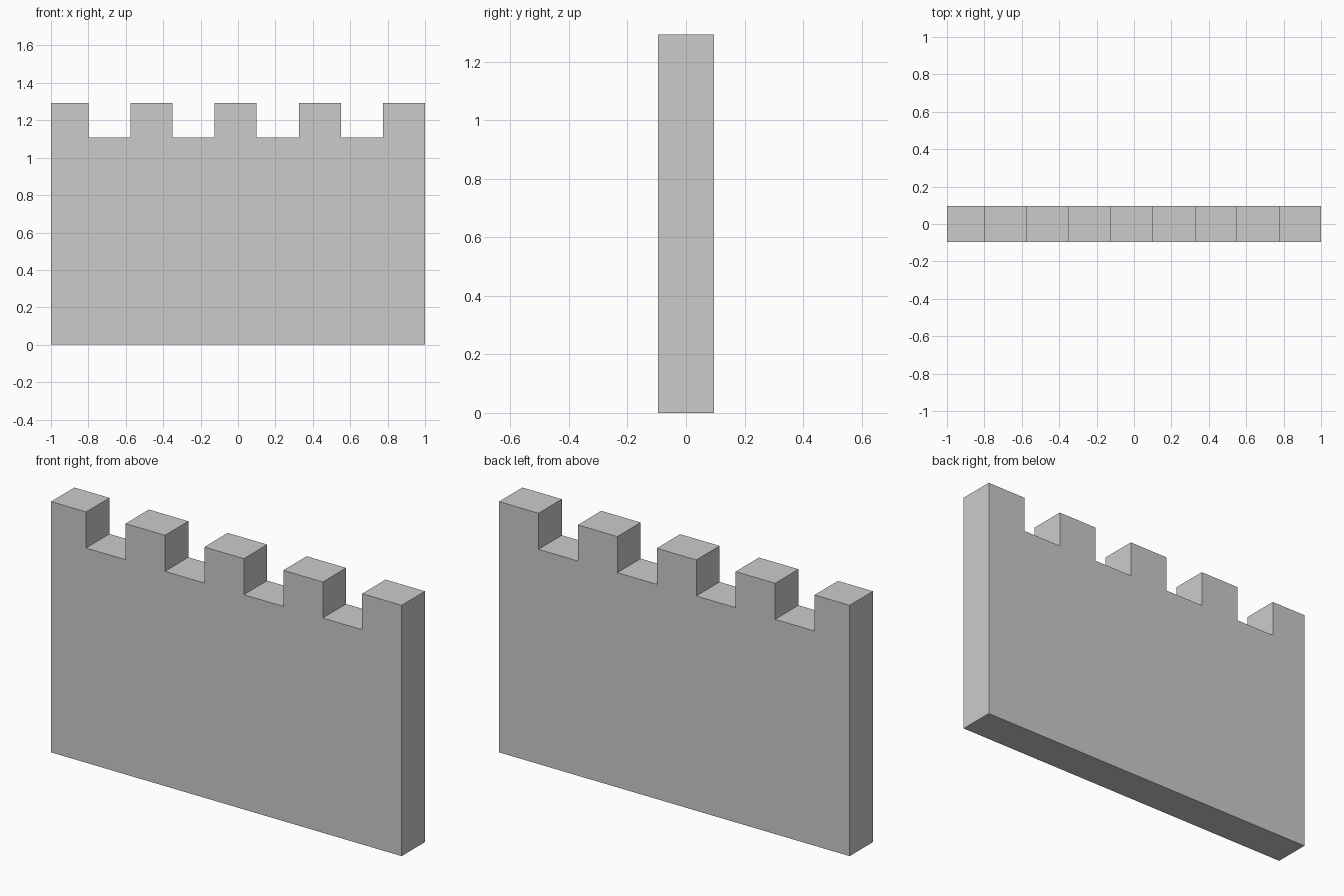
import bpy, bmesh

if "Cube" in bpy.data.objects:
    bpy.data.objects.remove(bpy.data.objects["Cube"])

HALF_LENGTH = 1.0
HALF_DEPTH = 0.095
NOTCH_Z = 1.107    # floor of the gaps
TOP_Z = 1.293      # top of the merlons
FIRST = 0.2        # width of the left end merlon
STEP = 0.225       # width of every other merlon and gap

# Stepped outline of the wall, seen from the front
profile = [(-HALF_LENGTH, 0), (HALF_LENGTH, 0), (HALF_LENGTH, TOP_Z)]
for i in reversed(range(8)):
    x = -HALF_LENGTH + FIRST + i * STEP
    levels = (TOP_Z, NOTCH_Z) if i % 2 else (NOTCH_Z, TOP_Z)
    profile += [(x, z) for z in levels]
profile.append((-HALF_LENGTH, TOP_Z))

# Battlement wall: extrude the outline through its depth
bm = bmesh.new()
front = bm.faces.new([bm.verts.new((x, -HALF_DEPTH, z)) for x, z in profile])
ext = bmesh.ops.extrude_face_region(bm, geom=[front], use_keep_orig=True)
verts = [g for g in ext["geom"] if isinstance(g, bmesh.types.BMVert)]
bmesh.ops.translate(bm, verts=verts, vec=(0, 2 * HALF_DEPTH, 0))
bmesh.ops.recalc_face_normals(bm, faces=bm.faces[:])

mesh = bpy.data.meshes.new("battlement_wall")
bm.to_mesh(mesh)
bm.free()
wall = bpy.data.objects.new("battlement_wall", mesh)
bpy.context.collection.objects.link(wall)
